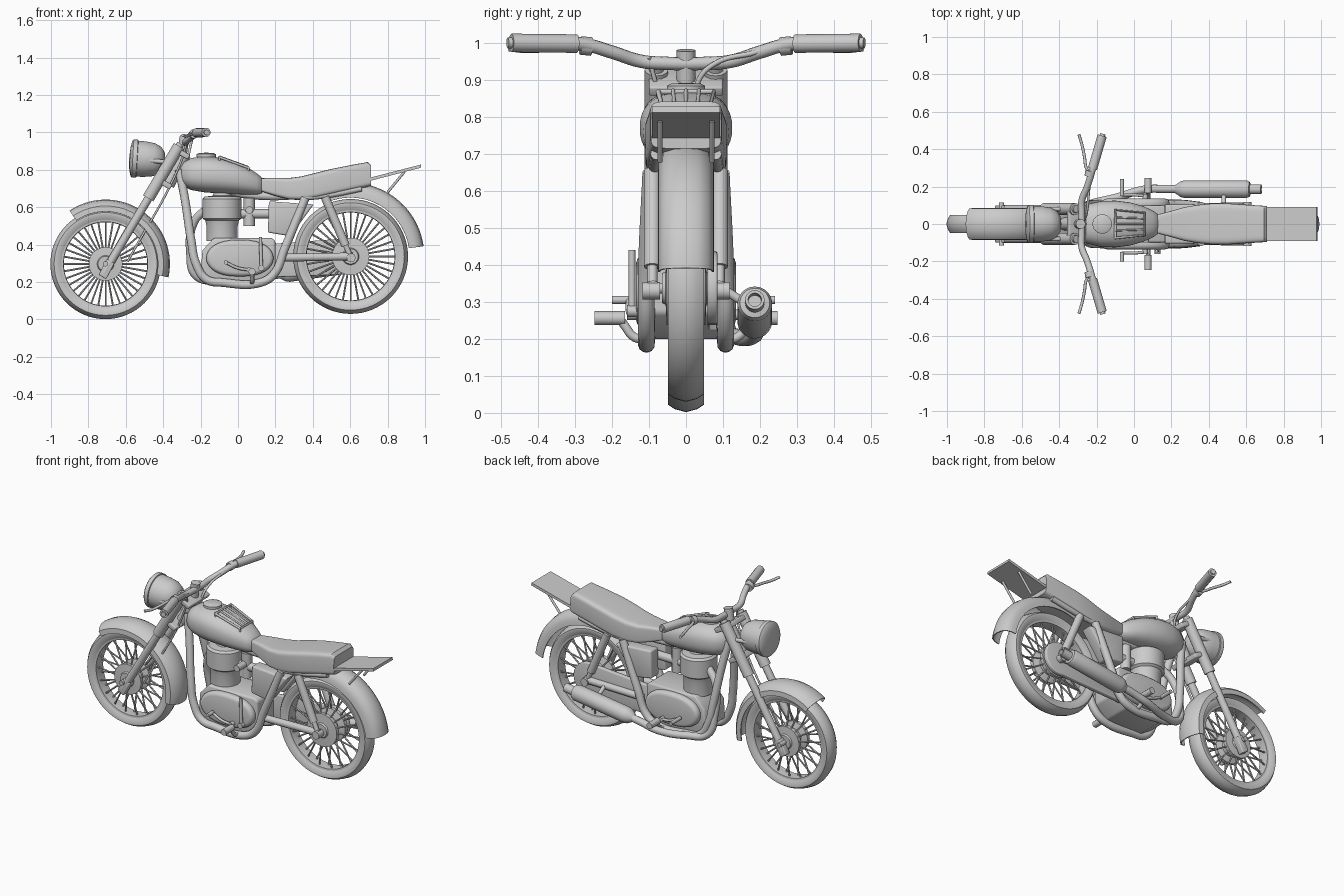
import bpy, bmesh, math
from mathutils import Vector, Matrix

if "Cube" in bpy.data.objects:
    bpy.data.objects.remove(bpy.data.objects["Cube"])


def finish(name, bm):
    bmesh.ops.remove_doubles(bm, verts=bm.verts, dist=0.0002)
    bmesh.ops.recalc_face_normals(bm, faces=bm.faces)
    me = bpy.data.meshes.new(name)
    bm.to_mesh(me)
    bm.free()
    ob = bpy.data.objects.new(name, me)
    bpy.context.collection.objects.link(ob)
    return ob


def skin(bm, rings, close_ring, close_all=False, caps=False):
    rows = [[bm.verts.new(p) for p in r] for r in rings]
    n = len(rows[0])
    pairs = list(zip(rows, rows[1:])) + ([(rows[-1], rows[0])] if close_all else [])
    for a, b in pairs:
        for i in range(n if close_ring else n - 1):
            j = (i + 1) % n
            bm.faces.new((a[i], a[j], b[j], b[i]))
    if caps:
        bm.faces.new(rows[0])
        bm.faces.new(rows[-1])


def revolve(name, profile, loc, axis=(0, 1, 0), a0=0, a1=360, n=48, closed=False):
    """Profile of (radius, offset along axis), swept about the axis."""
    d = Vector(axis).normalized()
    u = Vector((1, 0, 0)) if abs(d.x) < 0.5 else Vector((0, 1, 0))
    u = (u - d * u.dot(d)).normalized()
    v = u.cross(d)
    full = a1 - a0 == 360
    rings = []
    for i in range(n if full else n + 1):
        a = math.radians(a0 + (a1 - a0) * i / n)
        w = u * math.cos(a) + v * math.sin(a)
        rings.append([Vector(loc) + w * r + d * h for r, h in profile])
    bm = bmesh.new()
    skin(bm, rings, closed, full)
    return finish(name, bm)


def loft(name, sections, power, n=32):
    """Sections along x: (x, z bottom, z top, half width)."""
    rings = []
    for x, zb, zt, w in sections:
        ring = []
        for i in range(n):
            a = 2 * math.pi * i / n
            c, s = math.cos(a), math.sin(a)
            ring.append((x, math.copysign(abs(c) ** (2 / power), c) * w,
                         (zb + zt) / 2 + math.copysign(abs(s) ** (2 / power), s) * (zt - zb) / 2))
        rings.append(ring)
    bm = bmesh.new()
    skin(bm, rings, True, caps=True)
    return finish(name, bm)


def prism(name, outline, y0, y1, bevel=0):
    """Side outline of (x, z) extruded across y."""
    bm = bmesh.new()
    skin(bm, [[(x, y, z) for x, z in outline] for y in (y0, y1)], True, caps=True)
    ob = finish(name, bm)
    if bevel:
        m = ob.modifiers.new("bevel", 'BEVEL')
        m.width, m.segments, m.limit_method = bevel, 3, 'ANGLE'
        m.angle_limit = math.radians(40)
    return ob


def tube(name, pts, r, smooth=True):
    cu = bpy.data.curves.new(name, 'CURVE')
    cu.dimensions, cu.bevel_depth, cu.bevel_resolution = '3D', r, 4
    cu.resolution_u, cu.use_fill_caps = 8, True
    if smooth and len(pts) > 2:
        sp = cu.splines.new('BEZIER')
        sp.bezier_points.add(len(pts) - 1)
        for b, p in zip(sp.bezier_points, pts):
            b.co = p
            b.handle_left_type = b.handle_right_type = 'AUTO'
    else:
        sp = cu.splines.new('POLY')
        sp.points.add(len(pts) - 1)
        for b, p in zip(sp.points, pts):
            b.co = (*p, 1)
    ob = bpy.data.objects.new(name, cu)
    bpy.context.collection.objects.link(ob)
    return ob


def wheel(name, c, R, hub):
    k = R - 0.06
    revolve(name + "_tire", [(k, -.035), (k + .025, -.049), (k + .04, -.048), (R - .008, -.03), (R, 0),
                             (R - .008, .03), (k + .04, .048), (k + .025, .049), (k, .035)], c, n=64, closed=True)
    revolve(name + "_rim", [(k + .003, -.036), (k - .01, -.034), (k - .012, 0), (k - .01, .034), (k + .003, .036)],
            c, n=64, closed=True)
    revolve(name + "_hub", [(0, -.065), (.04, -.065), (.045, -.055), (hub, -.052), (hub, -.03), (hub * .6, -.02),
                            (hub * .6, .02), (hub, .03), (hub, .052), (.045, .055), (.04, .065), (0, .065)], c)
    tube(name + "_axle", [(c[0], -.115, c[2]), (c[0], .115, c[2])], .014)
    bm = bmesh.new()
    for i in range(36):
        a = 2 * math.pi * i / 36
        s = 1 if i % 2 else -1
        p = Vector((math.cos(a) * (hub - .01), s * .04, math.sin(a) * (hub - .01)))
        q = Vector((math.cos(a) * k, s * .012, math.sin(a) * k))
        d = q - p
        m = Matrix.Translation(Vector(c) + (p + q) / 2) @ d.to_track_quat('Z', 'Y').to_matrix().to_4x4()
        bmesh.ops.create_cone(bm, segments=6, radius1=.005, radius2=.005, depth=d.length, matrix=m, cap_ends=True)
    finish(name + "_spokes", bm)


def fender(name, c, ri, ro, w, a0, a1):
    prof = [(ri, -w), (ri + .03, -w * .97), (ro - .02, -w * .8), (ro - .005, -w * .45), (ro, 0)]
    prof += [(r, -y) for r, y in reversed(prof[:-1])]
    ob = revolve(name, prof, c, a0=a0, a1=a1, n=40)
    m = ob.modifiers.new("thickness", 'SOLIDIFY')
    m.thickness = .006


# Wheels and fenders
F, B = (-.708, 0, .297), (.602, 0, .337)
wheel("front_wheel", F, .295, .09)
wheel("rear_wheel", B, .307, .1)
fender("front_fender", F, .28, .344, .085, -12, 124)
fender("rear_fender", B, .315, .394, .076, 8, 115)

# Fork, clamps and steering stem
for s in (-1, 1):
    y = .08 * s
    tube("fork_lower", [(-.715, y, .25), (-.46, y, .68)], .022)
    tube("fork_upper", [(-.48, y, .648), (-.315, y, .927)], .032)
    tube("fork_cap", [(-.315, y, .927), (-.307, y, .94)], .02)
    tube("headlight_bracket", [(-.48, y, .85), (-.36, y, .84)], .012)
    prism("fork_foot", [(-.745, .24), (-.705, .215), (-.66, .30), (-.70, .325)], y - .02, y + .02, .006)
for x, z in ((-.33, .9), (-.425, .74)):
    prism("fork_clamp", [(x - .03, z + .005), (x + .06, z - .045), (x + .075, z - .02), (x - .015, z + .03)],
          -.1, .1, .006)
tube("steering_head", [(-.375, 0, .72), (-.285, 0, .885)], .035)
tube("handlebar_stem", [(-.30, 0, .88), (-.285, 0, .98)], .026)
tube("brake_cable", [(-.27, -.1, .96), (-.31, -.07, .83), (-.59, -.06, .31)], .006)

# Headlight
revolve("headlight", [(0, -.09), (.04, -.085), (.07, -.065), (.088, -.03), (.095, .02), (.096, .06), (.102, .062),
                      (.102, .085), (.094, .092), (.06, .1), (0, .104)], (-.478, 0, .856), (-1, 0, .06))

# Handlebar, grips and levers
side = [(-.28, .06, .945), (-.28, .12, .95), (-.25, .2, .975), (-.225, .28, .997), (-.18, .44, 1.0)]
tube("handlebar", [(x, -y, z) for x, y, z in reversed(side)] + side, .018)
for s in (-1, 1):
    tube("grip", [(-.222, .295 * s, .998), (-.17, .472 * s, 1.0)], .025)
    tube("grip_end", [(-.17, .47 * s, 1.0), (-.167, .482 * s, 1.0)], .015)
    tube("lever", [(-.23, .26 * s, .99), (-.255, .3 * s, .99), (-.265, .36 * s, .985), (-.28, .43 * s, .98),
                   (-.295, .478 * s, .985)], .008)
    tube("lever_clamp", [(-.24, .255 * s, .99), (-.235, .285 * s, .993)], .025)
tube("throttle_cable", [(-.225, .28, 1.005), (-.24, .19, .975), (-.25, .08, .945), (-.26, .035, .9),
                        (-.27, .03, .85)], .007)

# Fuel tank, filler cap and tank rack
loft("fuel_tank", [(-.315, .755, .79, .02), (-.308, .735, .815, .05), (-.29, .712, .842, .08), (-.25, .692, .863, .105),
                   (-.18, .68, .873, .122), (-.1, .674, .866, .125), (-.02, .67, .845, .115), (.05, .667, .815, .095),
                   (.1, .667, .782, .072), (.125, .672, .762, .055), (.135, .69, .74, .03)], 2.4, 40)
revolve("filler_cap", [(.042, -.03), (.042, 0), (.052, .002), (.052, .016), (.04, .022), (0, .024)],
        (-.17, 0, .868), (0, 0, 1))
rail = [(-.1, -.075, .868), (-.1, .075, .868), (.055, .06, .812), (.055, -.06, .812)]
tube("tank_rack", rail + rail[:1], .007, False)
for y in (-.035, 0, .035):
    tube("rack_bar", [(-.1, y, .872), (.055, y * .85, .816)], .005)
for x, y, z in rail:
    tube("rack_foot", [(x, y, z), (x, y * .95, z - .06)], .006)

# Seat, rear carrier and struts
loft("seat", [(.125, .685, .755, .05), (.2, .66, .757, .07), (.27, .642, .756, .09), (.34, .638, .765, .102),
              (.42, .65, .785, .11), (.5, .668, .805, .11), (.6, .69, .825, .103), (.695, .709, .842, .097),
              (.712, .715, .825, .095)], 7, 40)
prism("rear_carrier", [(.69, .737), (.98, .812), (.977, .828), (.686, .753)], -.092, .092)
for s in (-1, 1):
    tube("carrier_strut", [(.89, .07 * s, .79), (.80, .07 * s, .68)], .007)

# Frame, swingarm and shock absorbers
tube("top_tube", [(-.32, 0, .8), (-.1, 0, .7), (.15, 0, .66), (.45, 0, .68)], .022)
for s in (-1, 1):
    tube("frame_tube", [(-.315, .035 * s, .8), (-.285, .06 * s, .65), (-.25, .095 * s, .42), (-.225, .105 * s, .3),
                        (-.17, .107 * s, .215), (-.08, .107 * s, .197), (.12, .107 * s, .197), (.19, .107 * s, .24),
                        (.25, .107 * s, .38), (.36, .095 * s, .65)], .023)
    tube("seat_rail", [(.34, .085 * s, .65), (.48, .085 * s, .665), (.66, .08 * s, .7)], .016)
    tube("swingarm", [(.22, .09 * s, .33), (.615, .09 * s, .337)], .021)
    tube("shock_body", [(.465, .091 * s, .655), (.575, .091 * s, .395)], .023)
    tube("shock_rod", [(.57, .091 * s, .41), (.604, .091 * s, .33)], .014)
    tube("shock_mount", [(.605, .07 * s, .33), (.605, .118 * s, .33)], .024)
    prism("air_box", [(.165, .632), (.405, .615), (.28, .445), (.16, .465)], .03 * s, .105 * s, .01)

# Engine: crankcase, side covers, cylinder, carburettor
prism("crankcase", [(-.2, .25), (-.19, .37), (-.13, .435), (.18, .435), (.2, .42), (.2, .27), (.12, .2), (-.12, .2)],
      -.1, .1, .012)
for s in (-1, 1):
    oval = [(.01 + .18 * math.copysign(abs(math.cos(t)) ** .8, math.cos(t)), .328 + .098 * math.sin(t))
            for t in (2 * math.pi * i / 32 for i in range(32))]
    prism("side_cover", oval, .08 * s, .135 * s, .022)
revolve("cylinder", [(0, .42), (.083, .42), (.083, .5), (.09, .53), (.104, .54), (.104, .645), (.092, .657),
                     (.05, .662), (.045, .68), (0, .68)], (-.085, 0, 0), (0, 0, 1))
tube("intake", [(0, 0, .565), (.2, 0, .565)], .025)
tube("carburettor", [(.06, 0, .5), (.06, 0, .65)], .03)
tube("carburettor_knob", [(.06, -.03, .585), (.06, -.1, .585)], .02)

# Chain case around rear sprocket
ch = [(.602 + .1 * math.cos(t), .337 + .1 * math.sin(t)) for t in (math.radians(-105 + 15 * i) for i in range(15))]
prism("chain_case", ch + [(.13, .4), (.12, .27), (.16, .225)], .058, .085, .006)

# Exhaust and muffler
tube("exhaust_pipe", [(-.16, .02, .6), (-.235, .05, .52), (-.255, .09, .35), (-.225, .11, .235), (-.1, .14, .205),
                      (.06, .185, .21), (.16, .188, .23), (.26, .187, .247)], .022)
revolve("muffler", [(0, -.03), (.022, -.03), (.042, .0), (.047, .02), (.047, .355), (.04, .372), (.026, .375),
                    (.026, .435), (.018, .435), (.018, .39), (0, .39)], (.25, .186, .245), (.99, 0, .14))
tube("muffler_bracket", [(.48, .1, .335), (.48, .17, .29)], .012)

# Foot pegs, gear and brake pedals, kick starter
for s in (-1, 1):
    tube("foot_peg", [(.075, .165 * s, .256), (.075, .247 * s, .256)], .019)
    tube("peg_bracket", [(.075, .1 * s, .197), (.075, .14 * s, .205), (.075, .165 * s, .235), (.075, .18 * s, .256)], .012)
    tube("pedal", [(.06, .15 * s, .265), (.0, .155 * s, .275), (-.065, .155 * s, .305)], .008)
    tube("pedal_pad", [(-.065, .15 * s, .305), (-.065, (.2 if s < 0 else .24) * s, .305)], .011)
    tube("pedal_pivot", [(.06, .1 * s, .265), (.06, .16 * s, .265)], .014)
tube("kick_starter", [(.125, -.146, .265), (.12, -.146, .44)], .009)
tube("kick_pivot", [(.125, -.09, .275), (.125, -.16, .275)], .016)

# Turn tubes into meshes and smooth with sharp edges kept
bpy.ops.object.select_all(action='SELECT')
bpy.context.view_layer.objects.active = bpy.data.objects["handlebar"]
bpy.ops.object.convert(target='MESH')
bpy.ops.object.select_all(action='SELECT')
bpy.ops.object.shade_smooth_by_angle(angle=math.radians(38))
